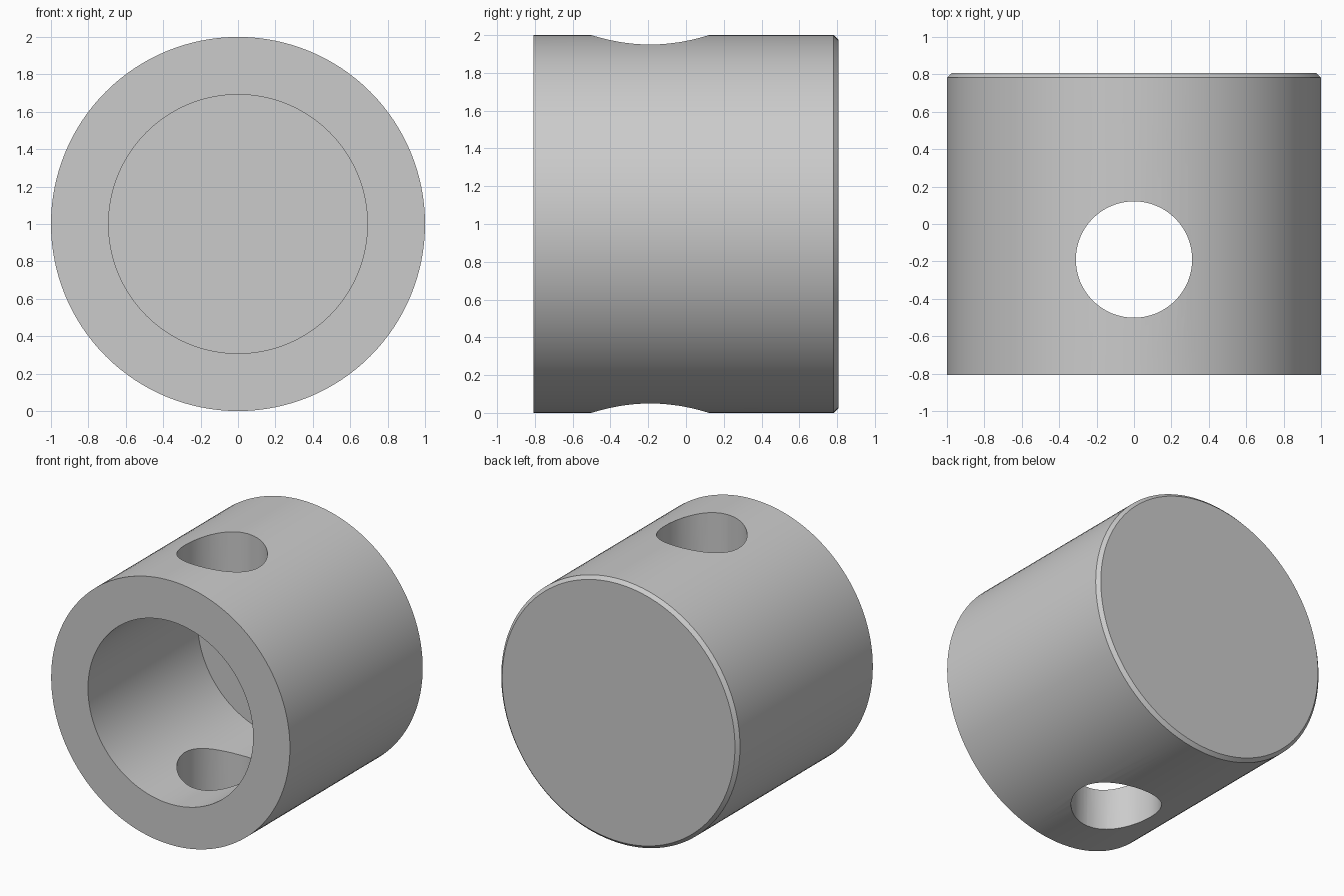
import bpy
import bmesh
from math import pi
from mathutils import Matrix, Vector

SEGMENTS = 128
FRONT, BACK = -0.807, 0.807
RADIUS, BORE = 1.0, 0.692
FLOOR = 0.505
CHAMFER = 0.025
PIN_Y, PIN_RADIUS = -0.19, 0.311

cube = bpy.data.objects.get("Cube")
if cube:
    bpy.data.objects.remove(cube, do_unlink=True)

grey = bpy.data.materials.new("plain grey")
grey.use_nodes = True
colour = (0.6, 0.6, 0.6, 1)
grey.diffuse_color = colour
grey.node_tree.nodes["Principled BSDF"].inputs["Base Color"].default_value = colour


def add_object(name, bm):
    bmesh.ops.recalc_face_normals(bm, faces=bm.faces)
    mesh = bpy.data.meshes.new(name)
    bm.to_mesh(mesh)
    bm.free()
    mesh.materials.append(grey)
    obj = bpy.data.objects.new(name, mesh)
    bpy.context.collection.objects.link(obj)
    return obj


# Cup body: a half section (radius, y) turned about the y axis
profile = [(0, FLOOR), (BORE, FLOOR), (BORE, FRONT), (RADIUS, FRONT),
           (RADIUS, BACK - CHAMFER), (RADIUS - CHAMFER, BACK), (0, BACK)]
bm = bmesh.new()
verts = [bm.verts.new((r, y, RADIUS)) for r, y in profile]
edges = [bm.edges.new(pair) for pair in zip(verts, verts[1:])]
bmesh.ops.spin(bm, geom=verts + edges, cent=(0, 0, RADIUS), axis=(0, 1, 0),
               angle=2 * pi, steps=SEGMENTS, use_duplicate=False)
bmesh.ops.remove_doubles(bm, verts=bm.verts, dist=1e-4)
bmesh.ops.dissolve_limit(bm, angle_limit=0.001, verts=bm.verts, edges=bm.edges)
body = add_object("cup_body", bm)

# Cross hole: upright cylinder cut through both walls
bm = bmesh.new()
bmesh.ops.create_cone(bm, cap_ends=True, segments=SEGMENTS // 2,
                      radius1=PIN_RADIUS, radius2=PIN_RADIUS, depth=3,
                      matrix=Matrix.Translation(Vector((0, PIN_Y, RADIUS))))
cutter = add_object("cross_hole_cutter", bm)
cutter.hide_render = True

hole = body.modifiers.new("cross hole", "BOOLEAN")
hole.operation = "DIFFERENCE"
hole.solver = "EXACT"
hole.object = cutter

bpy.ops.object.select_all(action="DESELECT")
body.select_set(True)
bpy.context.view_layer.objects.active = body
bpy.ops.object.modifier_apply(modifier=hole.name)
bpy.data.objects.remove(cutter, do_unlink=True)

# Smooth walls with crisp rims
bpy.ops.object.shade_smooth_by_angle(angle=pi / 6)
